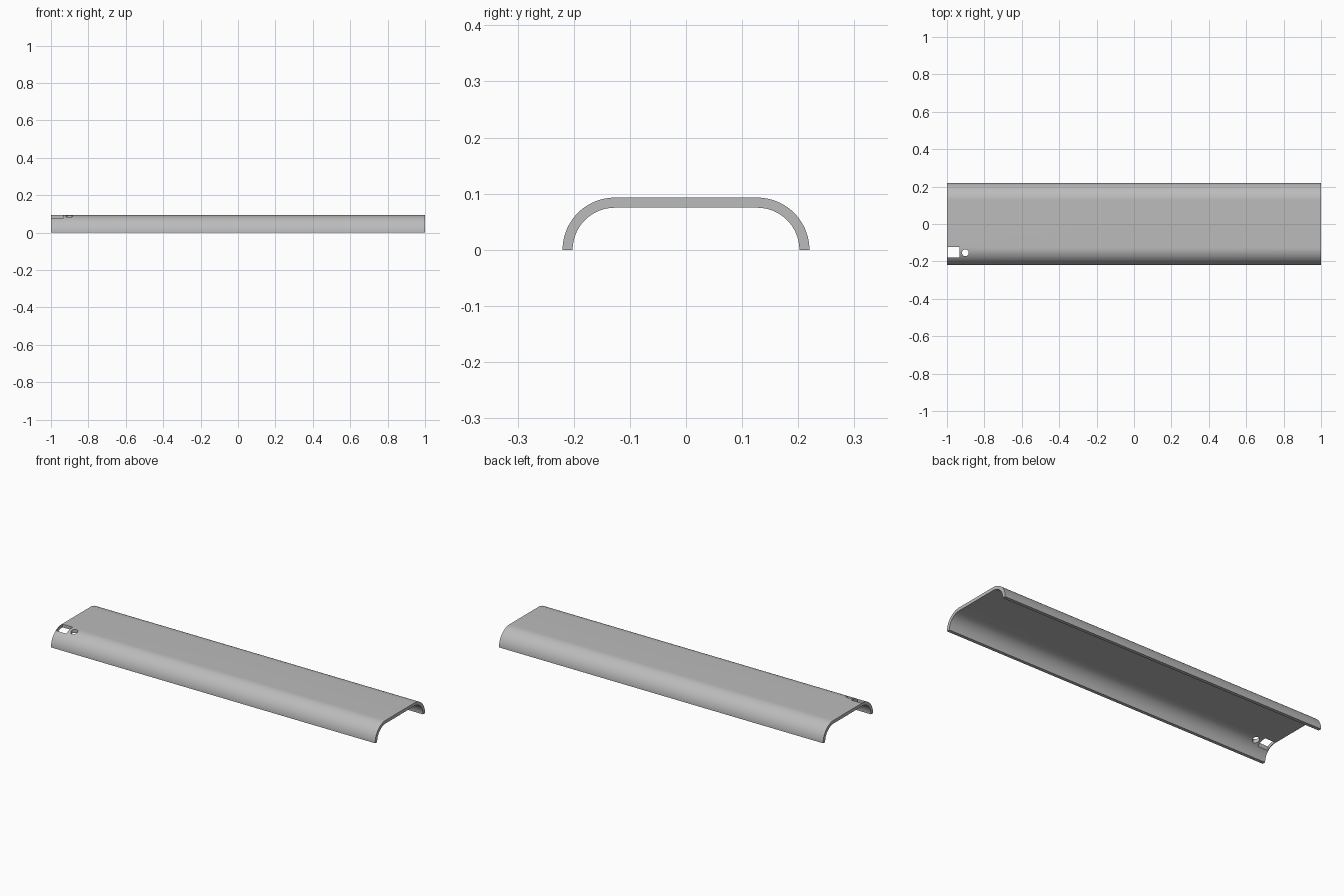
import bpy
import bmesh
from math import sin, cos, pi

cube = bpy.data.objects.get("Cube")
if cube:
    bpy.data.objects.remove(cube)

grey = bpy.data.materials.new("plain grey")
grey.use_nodes = True
grey.diffuse_color = (0.5, 0.5, 0.5, 1)
grey.node_tree.nodes["Principled BSDF"].inputs["Base Color"].default_value = grey.diffuse_color

ARC_Y, STEPS = 0.127, 24


def make_prism(name, profile, direction):
    """Extrude a closed outline along a direction."""
    bm = bmesh.new()
    face = bm.faces.new([bm.verts.new(p) for p in profile])
    ext = bmesh.ops.extrude_face_region(bm, geom=[face])
    moved = [v for v in ext["geom"] if isinstance(v, bmesh.types.BMVert)]
    bmesh.ops.translate(bm, verts=moved, vec=direction)
    bmesh.ops.recalc_face_normals(bm, faces=bm.faces)
    mesh = bpy.data.meshes.new(name)
    bm.to_mesh(mesh)
    bm.free()
    obj = bpy.data.objects.new(name, mesh)
    bpy.context.collection.objects.link(obj)
    mesh.materials.append(grey)
    return obj


def arch(half_width, height):
    """Flat-topped arch with quarter-round shoulders, from +y to -y."""
    half = [(ARC_Y + (half_width - ARC_Y) * cos(a), height * sin(a))
            for a in [pi / 2 * i / STEPS for i in range(STEPS + 1)]]
    return half + [(-y, z) for y, z in reversed(half)]


# Curved cover shell
section = arch(0.22, 0.093) + arch(0.202, 0.075)[::-1]
cover = make_prism("cover_shell", [(-1, y, z) for y, z in section], (2, 0, 0))

# Square window and round hole near one end
x0, x1, y0, y1 = -0.997, -0.934, -0.178, -0.122
window = make_prism("window_cutter", [(x0, y0, 0.03), (x1, y0, 0.03),
                                      (x1, y1, 0.03), (x0, y1, 0.03)], (0, 0, 0.1))
ring = [2 * pi * i / 32 for i in range(32)]
hole = make_prism("hole_cutter", [(-0.902 + 0.018 * cos(a), -0.154 + 0.018 * sin(a), 0.03)
                                  for a in ring], (0, 0, 0.1))

bpy.context.view_layer.objects.active = cover
cover.select_set(True)
for cutter in (window, hole):
    mod = cover.modifiers.new(cutter.name, "BOOLEAN")
    mod.operation = "DIFFERENCE"
    mod.solver = "EXACT"
    mod.object = cutter
    bpy.ops.object.modifier_apply(modifier=mod.name)
    bpy.data.objects.remove(cutter)

bpy.ops.object.select_all(action="DESELECT")
cover.select_set(True)
bpy.ops.object.shade_smooth_by_angle(angle=pi / 6)
